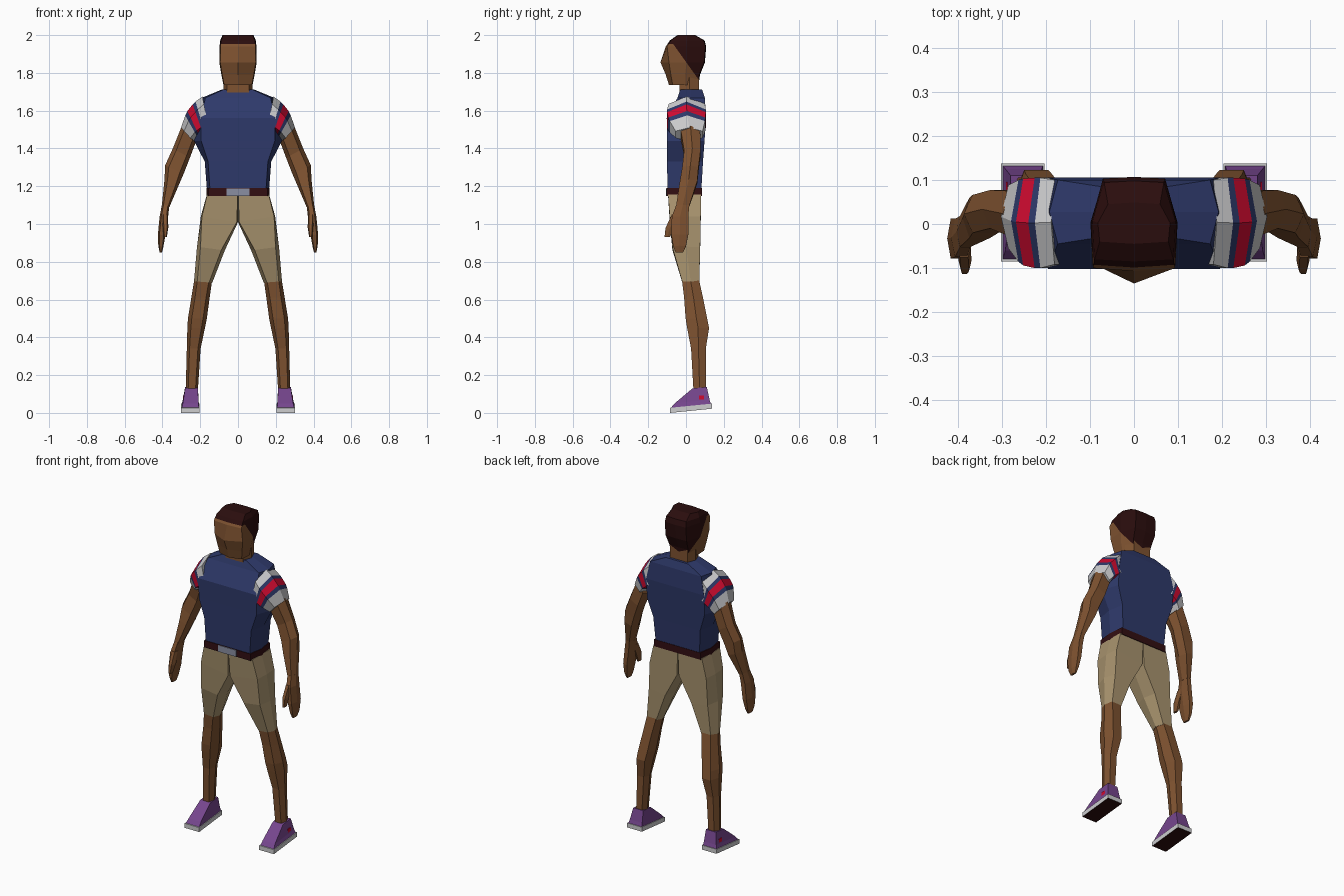
import bpy, bmesh
from mathutils import Vector

if "Cube" in bpy.data.objects:
    bpy.data.objects.remove(bpy.data.objects["Cube"])


def mat(name, r, g, b):
    lin = [((c / 255 + 0.055) / 1.055) ** 2.4 if c > 10 else c / 255 / 12.92 for c in (r, g, b)]
    m = bpy.data.materials.new(name)
    m.diffuse_color = (*lin, 1)
    m.use_nodes = True
    m.node_tree.nodes["Principled BSDF"].inputs["Base Color"].default_value = m.diffuse_color
    return m


SKIN = mat("brown skin", 126, 82, 48)
HAIR = mat("dark hair", 42, 13, 13)
NAVY = mat("navy cloth", 46, 57, 106)
RED = mat("red stripe", 208, 10, 48)
WHITE = mat("off white", 205, 205, 207)
TAN = mat("tan cloth", 168, 147, 110)
BELT = mat("belt leather", 50, 14, 18)
METAL = mat("buckle metal", 138, 143, 162)
PURPLE = mat("purple shoe", 118, 70, 142)


def sec(x0, x1, z0, z1, y0, y1, f=0.6):
    """Six-sided cross-section from x0,z0 (inner) to x1,z1 (outer), y0 front to y1 back."""
    def p(t, y):
        return Vector((x0 + (x1 - x0) * t, y, z0 + (z1 - z0) * t))
    a, b, ym = 0.5 - f / 2, 0.5 + f / 2, (y0 + y1) / 2
    return [p(a, y0), p(b, y0), p(1, ym), p(b, y1), p(a, y1), p(0, ym)]


def loft(name, rings, mats, band=None, rule=None, mirror=False, cuts=(), shear=0):
    """Skin consecutive rings; band = material per segment, rule = material by face."""
    bm = bmesh.new()
    vs = [[bm.verts.new(p) for p in r] for r in rings]
    n = len(vs[0])
    for k in range(len(vs) - 1):
        for i in range(n):
            j = (i + 1) % n
            f = bm.faces.new((vs[k][i], vs[k][j], vs[k + 1][j], vs[k + 1][i]))
            if band:
                f.material_index = band[k]
    bm.faces.new(vs[0])
    last = bm.faces.new(vs[-1])
    if band:
        last.material_index = band[-1]
    for v in bm.verts:
        v.co.z += shear * (v.co.y + 0.085)
    for co, no in cuts:
        bmesh.ops.bisect_plane(bm, geom=bm.verts[:] + bm.edges[:] + bm.faces[:],
                               plane_co=co, plane_no=no)
    bmesh.ops.recalc_face_normals(bm, faces=bm.faces)
    bm.normal_update()
    if rule:
        for f in bm.faces:
            f.material_index = rule(f)
    me = bpy.data.meshes.new(name)
    bm.to_mesh(me)
    bm.free()
    ob = bpy.data.objects.new(name, me)
    bpy.context.collection.objects.link(ob)
    for m in mats:
        me.materials.append(m)
    if mirror:
        ob.modifiers.new("mirror", 'MIRROR')
    return ob


def level(z, hw, y0, y1, f=0.9):
    return sec(-hw, hw, z, z, y0, y1, f)


def box(name, x0, x1, y0, y1, z0, z1, m, mirror=False):
    return loft(name, [sec(x0, x1, z, z, y0, y1, 1) for z in (z0, z1)], [m], mirror=mirror)


# Shirt body
loft("shirt", [level(1.16, .163, -.098, .08), level(1.33, .176, -.10, .09),
               level(1.44, .232, -.10, .098, .84), level(1.56, .212, -.102, .106, .92),
               level(1.668, .192, -.045, .10), level(1.712, .085, -.03, .085)], [NAVY])

# Belt and buckle
loft("belt", [level(1.148, .167, -.102, .084, .94), level(1.19, .167, -.102, .084, .94)], [BELT])
box("buckle", -.06, .06, -.106, -.10, 1.149, 1.189, METAL)

# Sleeves with stripes
loft("sleeve", [sec(.15, .188, 1.48, 1.675, -.092, .10),
                sec(.175, .225, 1.48, 1.648, -.10, .105, .5),
                sec(.182, .240, 1.47, 1.633, -.10, .105, .5),
                sec(.202, .268, 1.46, 1.598, -.094, .103, .5),
                sec(.212, .279, 1.455, 1.575, -.086, .10, .5),
                sec(.236, .302, 1.437, 1.51, -.055, .088, .5)],
     [WHITE, NAVY, RED], band=[0, 1, 2, 1, 0], mirror=True)

# Arms and hands
loft("arm", [sec(.225, .297, 1.43, 1.52, -.028, .075), sec(.255, .345, 1.35, 1.40, -.01, .077),
             sec(.288, .386, 1.265, 1.31, -.02, .066), sec(.312, .389, 1.21, 1.235, -.032, .06),
             sec(.363, .403, 1.09, 1.10, -.052, .018)], [SKIN], mirror=True)
loft("hand", [sec(.363, .403, 1.10, 1.10, -.052, .018), sec(.370, .415, 1.04, 1.04, -.075, .012),
              sec(.384, .424, .94, .945, -.078, .012), sec(.395, .422, .88, .885, -.068, .0),
              sec(.402, .415, .85, .85, -.055, -.015)], [SKIN], mirror=True)
loft("thumb", [sec(.370, .402, 1.05, 1.05, -.075, -.03), sec(.369, .398, .98, .98, -.108, -.06),
               sec(.377, .393, .93, .93, -.114, -.085)], [SKIN], mirror=True)

# Trousers, one leg mirrored
loft("trousers", [sec(0, .165, 1.155, 1.155, -.095, .08, .98),
                  sec(0, .197, 1.01, 1.04, -.086, .078, .94),
                  sec(.07, .217, .86, .88, -.072, .075, .75),
                  sec(.136, .233, .69, .695, -.02, .07, .65)], [TAN], mirror=True)

# Bare lower legs
loft("lower_leg", [sec(.137, .232, .70, .70, -.021, .07, .65), sec(.150, .247, .61, .61, -.01, .09),
                   sec(.165, .265, .50, .50, -.002, .112), sec(.175, .268, .45, .45, .006, .122),
                   sec(.198, .271, .34, .34, .027, .105), sec(.213, .277, .11, .11, .04, .105)],
     [SKIN], mirror=True)

# Shoes: soles tilt up slightly toward the heel
loft("shoe_sole", [sec(.203, .302, z, z, -.085, .137, 1) for z in (0, .027)], [WHITE, HAIR],
     rule=lambda f: 1 if f.normal.z < -.5 else 0, mirror=True, shear=.1)
loft("shoe_upper", [sec(.207, .298, .026, .026, -.08, .132, 1),
                    sec(.209, .292, .048, .048, -.06, .125, 1),
                    sec(.212, .28, .118, .118, .035, .11, 1)], [PURPLE], mirror=True, shear=.1)
box("shoe_tab", .28, .291, .068, .095, .07, .092, RED, mirror=True)

# Neck
loft("neck", [level(z, .078, -.035, .07, .75) for z in (1.69, 1.80)], [SKIN])


# Head: eight-sided rings with a pointed face centre; hair split by two cuts
def skull(z, hw, nose, cheek, back):
    half = [(hw * .95, cheek), (hw, (cheek + back) / 2), (hw * .72, back)]
    pts = [(0, nose)] + half + [(0, back + .004)] + [(-x, y) for x, y in reversed(half)]
    return [Vector((x, y, z)) for x, y in pts]


loft("head", [skull(1.735, .077, -.09, -.07, .062), skull(1.79, .088, -.107, -.08, .07),
              skull(1.855, .099, -.135, -.09, .096), skull(1.94, .098, -.107, -.10, .103),
              skull(1.972, .094, -.085, -.08, .094), skull(2.0, .082, -.045, -.04, .045)],
     [SKIN, HAIR],
     cuts=[((0, 0, 1.952), (0, 0, 1)), ((0, 0, 1.858), (0, 1.4, 1))],
     rule=lambda f: int(f.calc_center_median().z > 1.952 or
                        f.calc_center_median().z + 1.4 * f.calc_center_median().y > 1.858))
